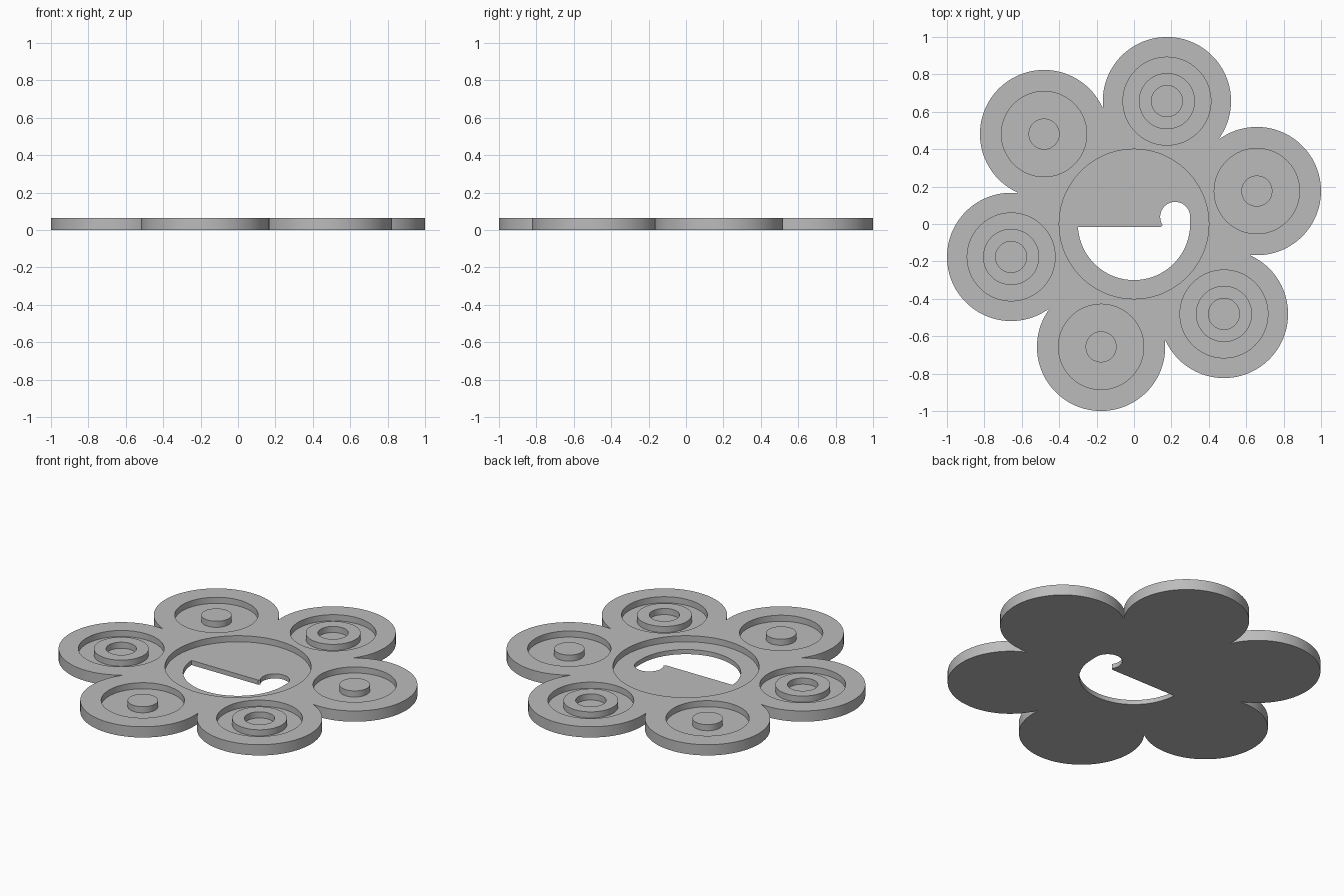
import bpy
import bmesh
from math import cos, sin, radians, pi

if "Cube" in bpy.data.objects:
    bpy.data.objects.remove(bpy.data.objects["Cube"], do_unlink=True)

HEIGHT = 0.065
FLOOR = 0.028
ABOVE = 0.1
PETAL_R = 0.343
PETAL_DIST = 0.68

grey = bpy.data.materials.new("plain grey")
grey.use_nodes = True
colour = (0.5, 0.5, 0.5, 1)
grey.diffuse_color = colour
grey.node_tree.nodes["Principled BSDF"].inputs["Base Color"].default_value = colour


def arc(cx, cy, r, start, end, steps):
    angles = [radians(start + (end - start) * i / steps) for i in range(steps + 1)]
    return [(cx + r * cos(a), cy + r * sin(a)) for a in angles]


def prism(name, outline, z0, z1):
    """Extrude a closed outline from z0 to z1."""
    bm = bmesh.new()
    face = bm.faces.new([bm.verts.new((x, y, z0)) for x, y in outline])
    top = bmesh.ops.extrude_face_region(bm, geom=[face])["geom"]
    verts = [v for v in top if isinstance(v, bmesh.types.BMVert)]
    bmesh.ops.translate(bm, verts=verts, vec=(0, 0, z1 - z0))
    bmesh.ops.recalc_face_normals(bm, faces=bm.faces)
    mesh = bpy.data.meshes.new(name)
    bm.to_mesh(mesh)
    bm.free()
    mesh.materials.append(grey)
    obj = bpy.data.objects.new(name, mesh)
    bpy.context.collection.objects.link(obj)
    return obj


def disc(name, x, y, r, z0, z1, steps=96):
    return prism(name, arc(x, y, r, 0, 360, steps)[:-1], z0, z1)


def combine(target, tool, operation):
    """Apply a boolean and discard its tool."""
    mod = target.modifiers.new("cut", "BOOLEAN")
    mod.operation = operation
    mod.solver = "EXACT"
    mod.object = tool
    bpy.context.view_layer.objects.active = target
    bpy.ops.object.modifier_apply(modifier=mod.name)
    bpy.data.objects.remove(tool, do_unlink=True)


# Flower-shaped plate
plate = disc("flower_plate", 0, 0, 0.645, 0, HEIGHT)
centres = [(PETAL_DIST * cos(a), PETAL_DIST * sin(a))
           for a in (radians(15 + 60 * k) for k in range(6))]
for x, y in centres:
    combine(plate, disc("petal", x, y, PETAL_R, 0, HEIGHT), "UNION")

# Round central recess and the hooked opening through its floor
combine(plate, disc("recess_cutter", 0, 0, 0.4, FLOOR, ABOVE), "DIFFERENCE")
opening = arc(0, 0, 0.3, 183, 360, 60) + arc(0.22, 0.038, 0.08, 0, 213, 36)
opening.append((0.145, -0.015))
combine(plate, prism("opening_cutter", opening, -ABOVE, ABOVE), "DIFFERENCE")

# Alternating sockets: a peg in a wide recess, or a raised ring in a groove
for k, (x, y) in enumerate(centres):
    ringed = k % 2 == 1
    socket = disc("socket_cutter", x, y, 0.235 if ringed else 0.228, FLOOR, ABOVE)
    core_r = 0.15 if ringed else 0.083
    combine(socket, disc("core", x, y, core_r, 0, 2 * ABOVE), "DIFFERENCE")
    combine(plate, socket, "DIFFERENCE")
    if ringed:
        combine(plate, disc("hole_cutter", x, y, 0.083, FLOOR, ABOVE, 64), "DIFFERENCE")

# Smooth the round walls, keep the rims crisp
bpy.ops.object.select_all(action="DESELECT")
plate.select_set(True)
bpy.context.view_layer.objects.active = plate
bpy.ops.object.shade_smooth_by_angle(angle=pi / 6)
